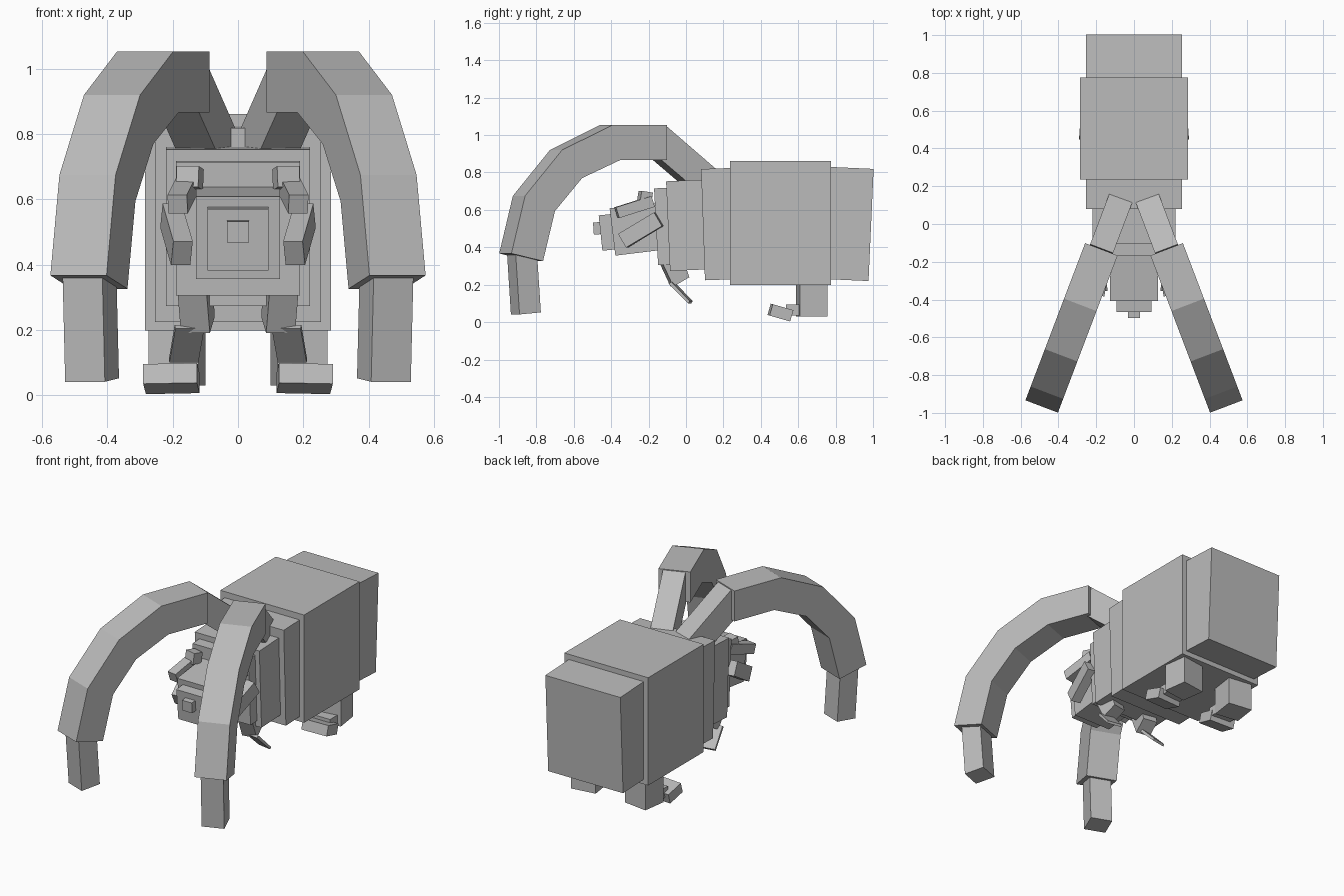
import bpy, bmesh
from math import radians, sin, cos, tan
from mathutils import Matrix, Vector

cube = bpy.data.objects.get("Cube")
if cube:
    bpy.data.objects.remove(cube)

GREY = (0.5, 0.5, 0.5, 1)
grey = bpy.data.materials.new("plain grey")
grey.use_nodes = True
grey.diffuse_color = GREY
grey.node_tree.nodes["Principled BSDF"].inputs["Base Color"].default_value = GREY


def finish(name, bm):
    bmesh.ops.recalc_face_normals(bm, faces=bm.faces)
    mesh = bpy.data.meshes.new(name)
    bm.to_mesh(mesh)
    bm.free()
    mesh.materials.append(grey)
    obj = bpy.data.objects.new(name, mesh)
    bpy.context.collection.objects.link(obj)


def block(name, centre, size, rot):
    """Box of a given size, turned by a rotation matrix."""
    bm = bmesh.new()
    mat = Matrix.Translation(centre) @ rot.to_4x4() @ Matrix.Diagonal((*size, 1))
    bmesh.ops.create_cube(bm, size=1, matrix=mat)
    finish(name, bm)


def body_block(name, front_y, front_z, width, height, depth, pitch):
    """Box placed by the centre of its front face and pitched about x."""
    rot = Matrix.Rotation(radians(pitch), 3, "X")
    centre = Vector((0, front_y, front_z)) + rot @ Vector((0, depth / 2, 0))
    block(name, centre, (width, depth, height), rot)


def beam(name, start, end, width, height):
    """Box running between two points."""
    start, end = Vector(start), Vector(end)
    along = (end - start).normalized()
    across = along.cross(Vector((0, 0, 1))).normalized()
    rot = Matrix((across, along, across.cross(along))).transposed()
    block(name, (start + end) / 2, (width, (end - start).length, height), rot)


def limb(name, side, outer, inner, half, splay, x0, y0):
    """Strip of blocks between two (y, z) rails, in an upright splayed plane."""
    a = radians(splay)
    bm = bmesh.new()
    rings = []
    for o, i in zip(outer, inner):
        ring = []
        for (y, z), s in ((o, -1), (o, 1), (i, 1), (i, -1)):
            x = x0 + tan(a) * (y0 - y) + s * half * cos(a)
            ring.append(bm.verts.new((side * x, y + s * half * sin(a), z)))
        rings.append(ring)
    for r, q in zip(rings, rings[1:]):
        for k in range(4):
            n = (k + 1) % 4
            bm.faces.new((r[k], r[n], q[n], q[k]))
    bm.faces.new(rings[0])
    bm.faces.new(rings[-1])
    finish(name, bm)


# Body and head, from back to front
body_block("rear_body", 0.49, 0.542, 0.51, 0.60, 0.50, -2.6)
body_block("main_body", 0.235, 0.53, 0.57, 0.663, 0.54, 0)
body_block("shoulder_body", 0.091, 0.521, 0.51, 0.595, 0.30, 2)
body_block("chest", -0.096, 0.513, 0.44, 0.48, 0.30, 2.5)
body_block("neck", -0.16, 0.51, 0.38, 0.41, 0.20, 3)
body_block("head", -0.393, 0.482, 0.256, 0.255, 0.28, 7)
body_block("snout", -0.457, 0.476, 0.186, 0.19, 0.12, 6)
body_block("nose", -0.495, 0.50, 0.066, 0.065, 0.08, 4)

for side, tag in ((1, "left"), (-1, "right")):
    # Great arched arm, its root and its tip
    plane = (20.8, 0.172, -0.132)
    limb(tag + "_arm", side,
         [(-.134, 1.053), (-.428, 1.053), (-.695, .92), (-.893, .675), (-.966, .367)],
         [(-.134, .866), (-.385, .866), (-.588, .77), (-.733, .594), (-.797, .326)],
         0.092, *plane)
    limb(tag + "_arm_root", side, [(-.13, 1.05), (.20, .765)],
         [(-.17, .88), (.10, .65)], 0.065, *plane)
    limb(tag + "_arm_tip", side, [(-.939, .45), (-.913, .041)],
         [(-.825, .45), (-.799, .052)], 0.065, *plane)

    # Feelers beside the head
    beam(tag + "_feeler_base", (side * .14, -.19, .66), (side * .155, -.25, .67), .07, .065)
    beam(tag + "_feeler_middle", (side * .155, -.18, .645), (side * .185, -.37, .585), .06, .06)
    beam(tag + "_feeler_end", (side * .205, -.145, .55), (side * .172, -.337, .435), .06, .085)

    # Small front leg ending in a thin claw
    limb(tag + "_front_leg", side, [(-.14, .33), (-.075, .19)],
         [(-.03, .36), (.01, .24)], 0.045, 10, 0.135, -.10)
    limb(tag + "_front_claw", side, [(-.085, .205), (.02, .1)],
         [(-.07, .215), (.028, .112)], 0.045, -10, 0.15, -.07)

    # Rear leg and its tilted foot
    block(tag + "_rear_leg", (side * .187, .672, .12), (.155, .15, .18),
          Matrix.Rotation(radians(8 * side), 3, "Z"))
    block(tag + "_ankle", (side * .187, .575, .065), (.13, .08, .06), Matrix.Identity(3))
    block(tag + "_rear_foot", (side * .204, .505, .051), (.165, .115, .063),
          Matrix.Rotation(radians(-16), 3, "X") @ Matrix.Rotation(radians(4 * side), 3, "Z"))
